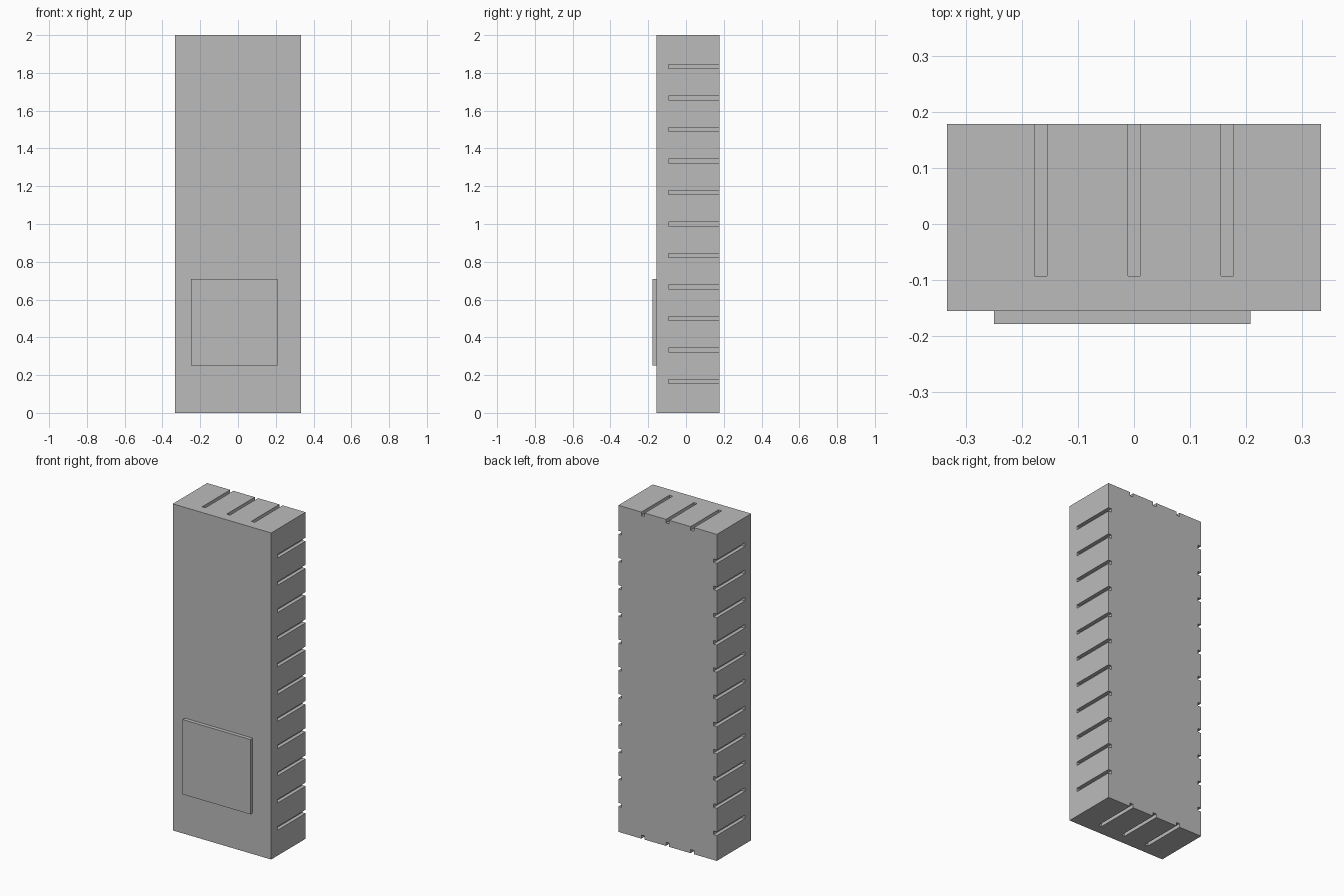
import bpy

if "Cube" in bpy.data.objects:
    bpy.data.objects.remove(bpy.data.objects["Cube"])

gray = bpy.data.materials.new("plain_gray")
gray.diffuse_color = (0.5, 0.5, 0.5, 1)
gray.use_nodes = True
gray.node_tree.nodes["Principled BSDF"].inputs["Base Color"].default_value = gray.diffuse_color

X = 1 / 3                       # half width
FRONT, BACK = -0.155, 0.178     # depth range of the body
HEIGHT = 2.0
STEP = 1 / 6                    # groove spacing
G = 0.0222                      # groove width and depth
GROOVE_FRONT = -0.093


def box(name, lo, hi):
    bpy.ops.mesh.primitive_cube_add(size=1)
    ob = bpy.context.object
    ob.name = name
    for v in ob.data.vertices:
        v.co = [a if c < 0 else b for c, a, b in zip(v.co, lo, hi)]
    ob.data.materials.append(gray)
    return ob


body = box("body", (-X, FRONT, 0), (X, BACK, HEIGHT))

# grooves open at the back: one cutter per groove
cutters = []
for side in (-1, 1):
    for i in range(1, 12):
        z = i * STEP
        xs = sorted((side * (X - G), side * (X + 0.05)))
        cutters.append(box("side_groove_cutter", (xs[0], GROOVE_FRONT, z - G / 2),
                           (xs[1], BACK + 0.05, z + G / 2)))
for z0, z1 in ((-0.05, G), (HEIGHT - G, HEIGHT + 0.05)):
    for i in (-1, 0, 1):
        x = i * STEP
        cutters.append(box("end_groove_cutter", (x - G / 2, GROOVE_FRONT, z0),
                           (x + G / 2, BACK + 0.05, z1)))

# cut the grooves into the body
group = bpy.data.collections.new("groove_cutters")
for c in cutters:
    group.objects.link(c)
    c.hide_render = True
cut = body.modifiers.new("grooves", 'BOOLEAN')
cut.operation = 'DIFFERENCE'
cut.operand_type = 'COLLECTION'
cut.collection = group
cut.solver = 'EXACT'
bpy.context.view_layer.objects.active = body
bpy.ops.object.modifier_apply(modifier=cut.name)
for c in cutters:
    bpy.data.objects.remove(c)
bpy.data.collections.remove(group)

# raised plate low on the front
box("front_panel", (-0.25, -0.178, 0.252), (0.208, FRONT, 0.71))
